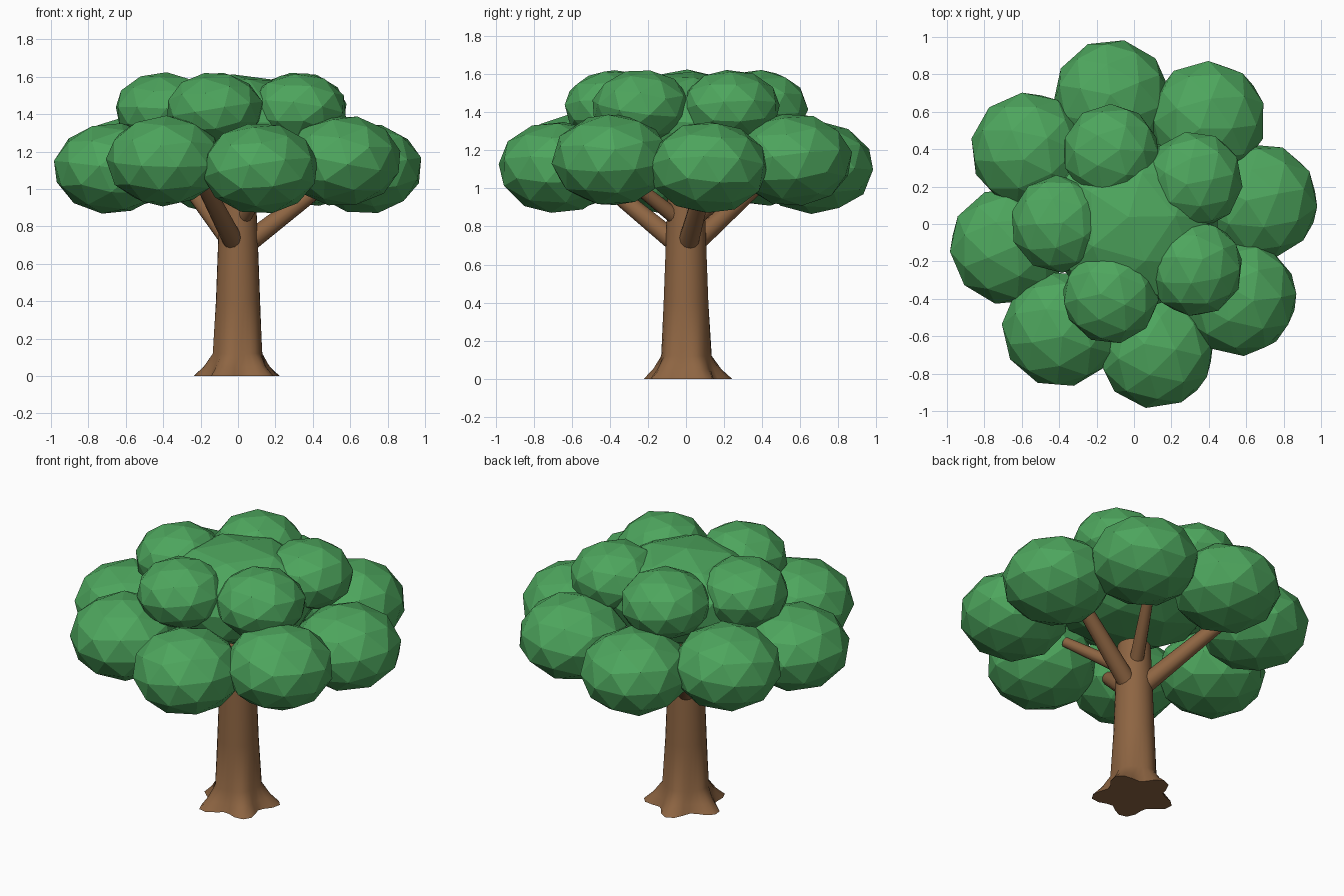
import bpy, bmesh, math, random
from mathutils import Vector, Matrix

random.seed(4)
cube = bpy.data.objects.get("Cube")
if cube:
    bpy.data.objects.remove(cube, do_unlink=True)


def material(name, rgb):
    m = bpy.data.materials.new(name)
    m.use_nodes = True
    m.diffuse_color = (*rgb, 1)
    m.node_tree.nodes["Principled BSDF"].inputs["Base Color"].default_value = (*rgb, 1)
    return m


LEAF = material("leaf_green", (0.075, 0.38, 0.11))
BARK = material("bark_brown", (0.27, 0.13, 0.055))


def add_object(name, bm, mat, smooth=False):
    mesh = bpy.data.meshes.new(name)
    bmesh.ops.recalc_face_normals(bm, faces=bm.faces)
    bm.to_mesh(mesh)
    bm.free()
    mesh.materials.append(mat)
    obj = bpy.data.objects.new(name, mesh)
    bpy.context.collection.objects.link(obj)
    if smooth:
        bpy.ops.object.select_all(action="DESELECT")
        obj.select_set(True)
        bpy.context.view_layer.objects.active = obj
        bpy.ops.object.shade_smooth_by_angle(angle=math.radians(40))
    return obj


def polar(radius, degrees, z):
    a = math.radians(degrees)
    return Vector((radius * math.cos(a), radius * math.sin(a), z))


def leaf_clump(name, centre, radius, height):
    bm = bmesh.new()
    bmesh.ops.create_icosphere(bm, subdivisions=2, radius=1)
    spin = Matrix.Rotation(random.uniform(0, math.tau), 4, "Z")
    lean = Matrix.Rotation(random.uniform(-0.3, 0.3), 4, "X")
    scale = Matrix.Diagonal((radius, radius, height, 1))
    bm.transform(Matrix.Translation(centre) @ scale @ spin @ lean)
    add_object(name, bm, LEAF)


def branch(name, angle, z, reach, rise, thick, thin):
    start, end = polar(0.05, angle, z), polar(reach, angle, z + rise)
    axis = end - start
    bm = bmesh.new()
    bmesh.ops.create_cone(bm, cap_ends=True, segments=12, radius1=thick,
                          radius2=thin, depth=axis.length)
    turn = axis.to_track_quat("Z", "Y").to_matrix().to_4x4()
    bm.transform(Matrix.Translation((start + end) / 2) @ turn)
    add_object(name, bm, BARK, True)


# Trunk: stacked rings whose foot spreads into five root lobes
bm = bmesh.new()
SIDES = 30
rings = []
for z, radius, lobe in [(0, 0.205, 0.04), (0.05, 0.168, 0.02), (0.12, 0.132, 0.004),
                        (0.4, 0.118, 0), (0.75, 0.105, 0), (0.98, 0.095, 0)]:
    ring = []
    for i in range(SIDES):
        deg = 360 * i / SIDES
        wave = math.cos(math.radians(5 * (deg - 315)))
        ring.append(bm.verts.new(polar(radius + lobe * wave, deg, z)))
    rings.append(ring)
for low, high in zip(rings, rings[1:]):
    for i in range(SIDES):
        j = (i + 1) % SIDES
        bm.faces.new((low[i], low[j], high[j], high[i]))
bm.faces.new(rings[0])
bm.faces.new(rings[-1])
add_object("trunk", bm, BARK, True)

# Three main branches and two thinner upper ones
for i, angle in enumerate((12, 125, 247)):
    branch(f"main_branch_{i + 1}", angle, 0.71, 0.54, 0.37, 0.055, 0.04)
for i, angle in enumerate((62, 298)):
    branch(f"upper_branch_{i + 1}", angle, 0.84, 0.42, 0.26, 0.042, 0.03)

# Canopy: wide lower ring, smaller upper ring and a broad middle
for i in range(8):
    leaf_clump(f"lower_leaves_{i + 1}", polar(0.685, 10 + 45 * i, 1.11 + 0.04 * (i % 2)), 0.315, 0.245)
for i in range(5):
    leaf_clump(f"upper_leaves_{i + 1}", polar(0.4, 36 + 72 * i, 1.425), 0.262, 0.2)
leaf_clump("middle_leaves", Vector((0, 0, 1.33)), 0.47, 0.285)
